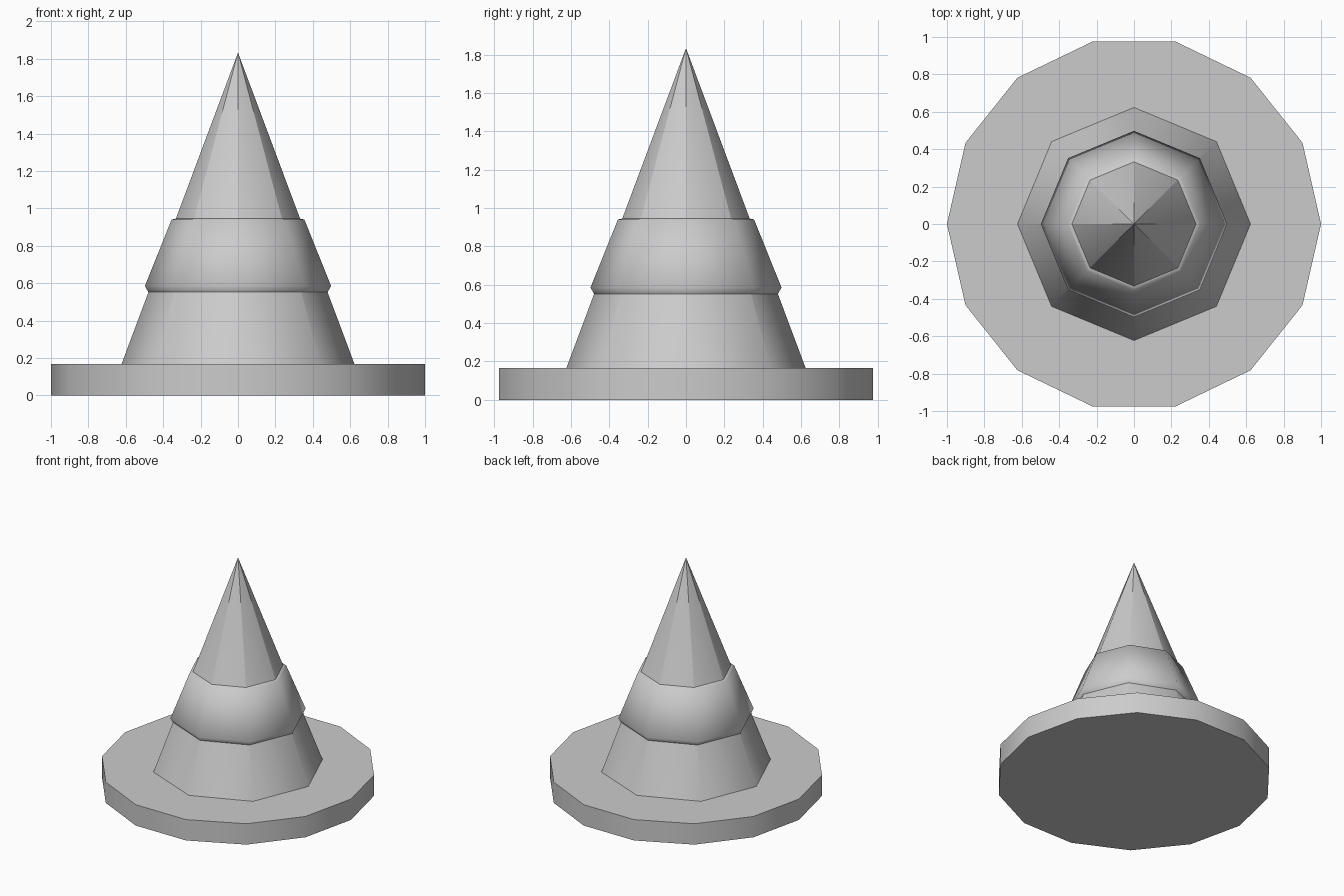
import bpy, bmesh, math

if "Cube" in bpy.data.objects:
    bpy.data.objects.remove(bpy.data.objects["Cube"], do_unlink=True)

grey = bpy.data.materials.new("light_grey")
grey.use_nodes = True
colour = (0.6, 0.6, 0.6, 1)
grey.diffuse_color = colour
grey.node_tree.nodes["Principled BSDF"].inputs["Base Color"].default_value = colour


def ring(bm, radius, z, sides):
    return [bm.verts.new((radius * math.cos(math.tau * i / sides),
                          radius * math.sin(math.tau * i / sides), z))
            for i in range(sides)]


def bridge(bm, low, high):
    n = len(low)
    for i in range(n):
        j = (i + 1) % n
        bm.faces.new((low[i], low[j], high[j], high[i])).smooth = True


def finish(bm, name):
    mesh = bpy.data.meshes.new(name)
    bm.to_mesh(mesh)
    bm.free()
    mesh.materials.append(grey)
    obj = bpy.data.objects.new(name, mesh)
    bpy.context.collection.objects.link(obj)
    return obj


# Round base plate
bm = bmesh.new()
low, high = ring(bm, 1, 0, 14), ring(bm, 1, 0.167, 14)
bridge(bm, low, high)
bm.faces.new(high)
bm.faces.new(low[::-1])
base = finish(bm, "base_plate")
bpy.ops.object.select_all(action="DESELECT")
base.select_set(True)
bpy.context.view_layer.objects.active = base
bpy.ops.object.shade_smooth_by_angle(angle=math.radians(40))

# Cone body: each side has its own tip vertex so the point stays faceted
bm = bmesh.new()
foot = ring(bm, 0.623, 0.167, 8)
for i in range(8):
    tip = bm.verts.new((0, 0, 1.833))
    bm.faces.new((foot[i], foot[(i + 1) % 8], tip)).smooth = True
finish(bm, "cone_body")

# Raised band, smooth all over
bm = bmesh.new()
profile = [(0.478, 0.55), (0.498, 0.585), (0.355, 0.94), (0.332, 0.945)]
rings = [ring(bm, r, z, 8) for r, z in profile]
for lower, upper in zip(rings, rings[1:]):
    bridge(bm, lower, upper)
finish(bm, "raised_band")
